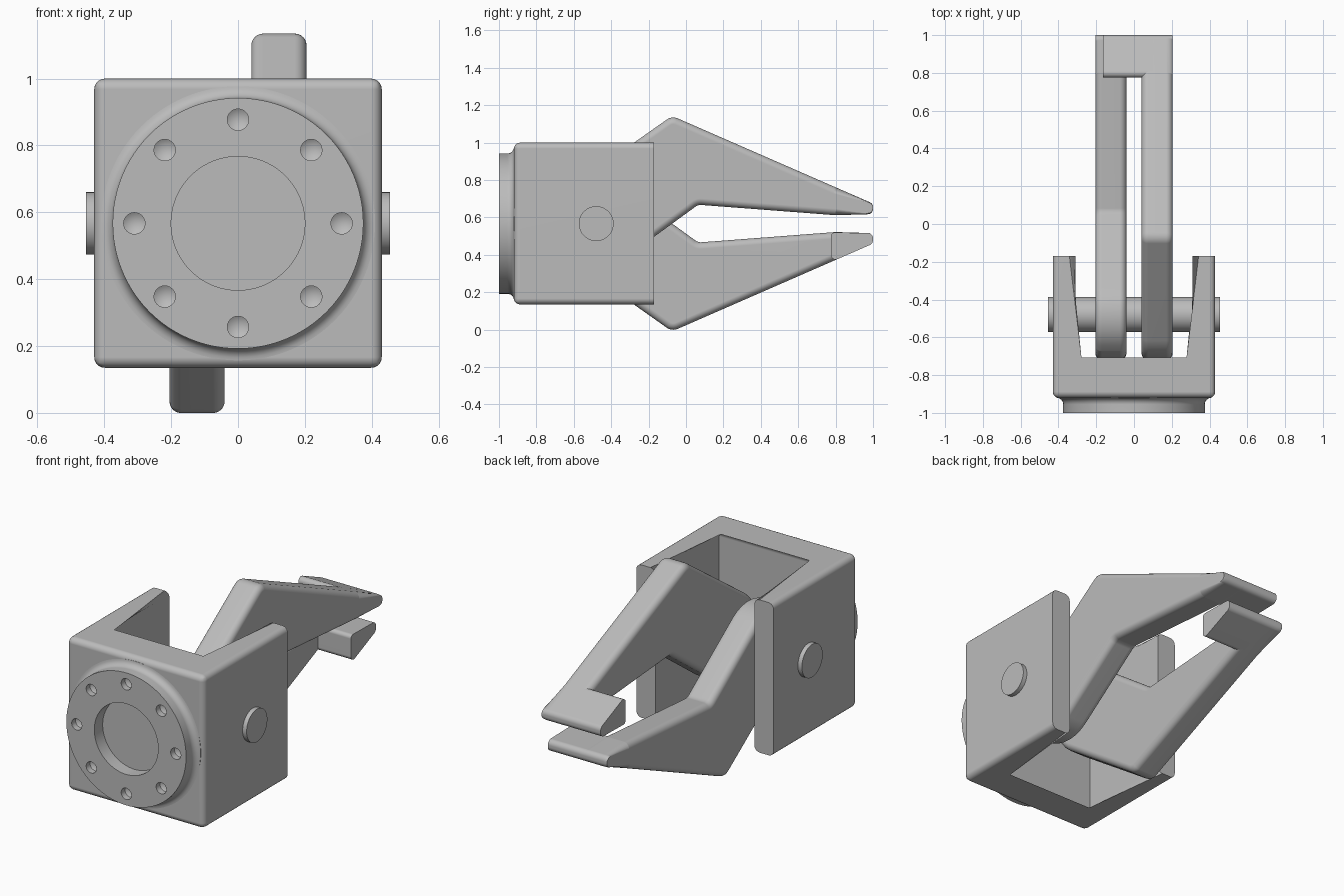
import bpy, bmesh, math
from mathutils import Vector, Matrix

if "Cube" in bpy.data.objects:
    bpy.data.objects.remove(bpy.data.objects["Cube"], do_unlink=True)

PIVOT = Vector((0, -0.48, 0.567))   # hinge pin centre

grey = bpy.data.materials.new("machined grey")
grey.use_nodes = True
COLOUR = (0.5, 0.5, 0.5, 1)
grey.diffuse_color = COLOUR
grey.node_tree.nodes["Principled BSDF"].inputs["Base Color"].default_value = COLOUR


def finish(name, bm):
    """Turn a bmesh into a smooth-shaded grey object."""
    bmesh.ops.remove_doubles(bm, verts=bm.verts, dist=0.0002)
    bmesh.ops.recalc_face_normals(bm, faces=bm.faces)
    mesh = bpy.data.meshes.new(name)
    bm.to_mesh(mesh)
    bm.free()
    mesh.materials.append(grey)
    obj = bpy.data.objects.new(name, mesh)
    bpy.context.collection.objects.link(obj)
    shade(obj)
    return obj


def shade(obj):
    bpy.ops.object.select_all(action='DESELECT')
    obj.select_set(True)
    bpy.context.view_layer.objects.active = obj
    bpy.ops.object.shade_smooth_by_angle(angle=math.radians(32))


def soften(obj):
    mod = obj.modifiers.new("even shading", 'WEIGHTED_NORMAL')
    mod.keep_sharp = True


def loft(bm, rings):
    """Skin a stack of closed rings and cap both ends."""
    rows = [[bm.verts.new(p) for p in ring] for ring in rings]
    for low, high in zip(rows, rows[1:]):
        for i in range(len(low)):
            bm.faces.new((low[i - 1], low[i], high[i], high[i - 1]))
    bm.faces.new(rows[0])
    bm.faces.new(rows[-1])


def lathe(bm, profile, x, z, steps):
    """Spin (radius, y) points about an axis parallel to y."""
    verts = [bm.verts.new((x + r, y, z)) for r, y in profile]
    edges = [bm.edges.new(pair) for pair in zip(verts, verts[1:])]
    bmesh.ops.spin(bm, geom=verts + edges, cent=(x, 0, z), axis=(0, 1, 0),
                   angle=math.tau, steps=steps, use_merge=True)
    bmesh.ops.remove_doubles(bm, verts=bm.verts, dist=0.0002)


def rounded(corners, inset=0, steps=8):
    """Outline with rounded corners; each corner is (y, z, radius, inset share)."""
    points = []
    pos = [Vector(c[:2]) for c in corners]
    count = len(pos)
    moved, turns = [], []
    for i in range(count):
        d0 = (pos[i] - pos[i - 1]).normalized()
        d1 = (pos[(i + 1) % count] - pos[i]).normalized()
        n0, n1 = Vector((-d0.y, d0.x)), Vector((-d1.y, d1.x))
        moved.append(pos[i] + (n0 + n1) / (1 + n0.dot(n1)) * inset * corners[i][3])
    for i in range(count):
        p, (_, _, radius, share) = moved[i], corners[i]
        d0 = (p - moved[i - 1]).normalized()
        d1 = (moved[(i + 1) % count] - p).normalized()
        turn = math.atan2(d0.x * d1.y - d0.y * d1.x, d0.dot(d1))
        sign = 1 if turn > 0 else -1
        r = max(radius - sign * inset * share, 0.002)
        start = p - d0 * r * math.tan(abs(turn) / 2)
        arm = Vector((d0.y, -d0.x)) * r * sign
        for k in range(steps + 1):
            a = turn * k / steps
            spun = Vector((arm.x * math.cos(a) - arm.y * math.sin(a),
                           arm.x * math.sin(a) + arm.y * math.cos(a)))
            points.append(start - arm + spun)
    return points


# Clevis bracket: U-shaped plan raised upward, rounded except at the arm ends
half, inner, front, floor, back = 0.43, 0.31, -0.92, -0.74, -0.17
plan = [(-half, front), (half, front), (half, back), (inner, back),
        (inner, floor), (-inner, floor), (-inner, back), (-half, back)]
bm = bmesh.new()
loft(bm, [[(x, y, z) for x, y in plan] for z in (0.135, 1.0)])
soft = [e for e in bm.edges
        if not all(abs(v.co.y - back) < 0.001 for v in e.verts)
        and not all(abs(v.co.y - floor) < 0.001 and abs(e.verts[0].co.x - e.verts[1].co.x) < 0.001
                    for v in e.verts)]
bmesh.ops.bevel(bm, geom=soft, offset=0.032, segments=5, profile=0.5, affect='EDGES')
soften(finish("clevis_bracket", bm))

# Mounting flange with a recessed centre and a filleted neck
fillet = [(0.41 - 0.035 * math.cos(a), -0.955 + 0.035 * math.sin(a))
          for a in (math.radians(15 * k) for k in range(7))]
bm = bmesh.new()
lathe(bm, [(0, -0.925), (0.2, -0.925), (0.2, -1), (0.375, -1)] + fillet
      + [(0.41, -0.9), (0, -0.9)], 0, PIVOT.z, 96)
flange = finish("mounting_flange", bm)

# Ring of drilled bolt holes
bm = bmesh.new()
for k in range(8):
    a = math.tau * k / 8
    lathe(bm, [(0, -1.02), (0.032, -1.02), (0.032, -0.965), (0, -0.945)],
          0.31 * math.cos(a), PIVOT.z + 0.31 * math.sin(a), 24)
drill = finish("bolt_hole_cutter", bm)
drill.hide_render = True
cut = flange.modifiers.new("bolt holes", 'BOOLEAN')
cut.operation = 'DIFFERENCE'
cut.solver = 'EXACT'
cut.object = drill
shade(flange)
bpy.ops.object.modifier_apply(modifier=cut.name)
bpy.data.objects.remove(drill, do_unlink=True)
shade(flange)
soften(flange)

# Hinge pin through both arms
bm = bmesh.new()
bmesh.ops.create_cone(bm, cap_ends=True, segments=64, radius1=0.093, radius2=0.093, depth=0.91,
                      matrix=Matrix.Translation(PIVOT) @ Matrix.Rotation(math.pi / 2, 4, 'Y'))
finish("hinge_pin", bm)

# Jaw outline relative to the pin: hub, elbow, grip, tip and knuckle
JAW = [(-0.054, -0.335, 0.239, 1), (0.545, 0.101, 0.05, 1), (1.28, 0.045, 0.03, 1),
       (1.48, 0.051, 0.028, 0), (1.48, 0.107, 0.03, 0), (1.28, 0.194, 0.02, 1),
       (0.405, 0.576, 0.06, 1), (-0.335, 0.054, 0.239, 1)]
TIP = [(1.255, 0.047, 0.02, 0), (1.48, 0.051, 0.028, 0),
       (1.48, 0.107, 0.03, 0), (1.255, 0.205, 0.025, 0)]
RIM = 0.035


def jaw(name, side):
    """One jaw; side -1 turns it half a revolution about the long axis."""
    def ring(x, outline):
        return [PIVOT + Vector((side * x, p.x, side * p.y)) for p in outline]
    near, far = 0.04, 0.205
    arc = [math.radians(15 * k) for k in range(7)]
    stack = [(near + RIM * (1 - math.cos(a)), RIM * (1 - math.sin(a))) for a in arc]
    stack += [(far + near - x, inset) for x, inset in reversed(stack)]
    bm = bmesh.new()
    loft(bm, [ring(x, rounded(JAW, inset)) for x, inset in stack])
    soften(finish(name, bm))
    # Gripping pad reaching across to the opposite jaw
    bm = bmesh.new()
    loft(bm, [ring(x, rounded(TIP)) for x in (-0.165, 0.1)])
    soften(finish(name + "_grip_pad", bm))


jaw("upper_jaw", 1)
jaw("lower_jaw", -1)
